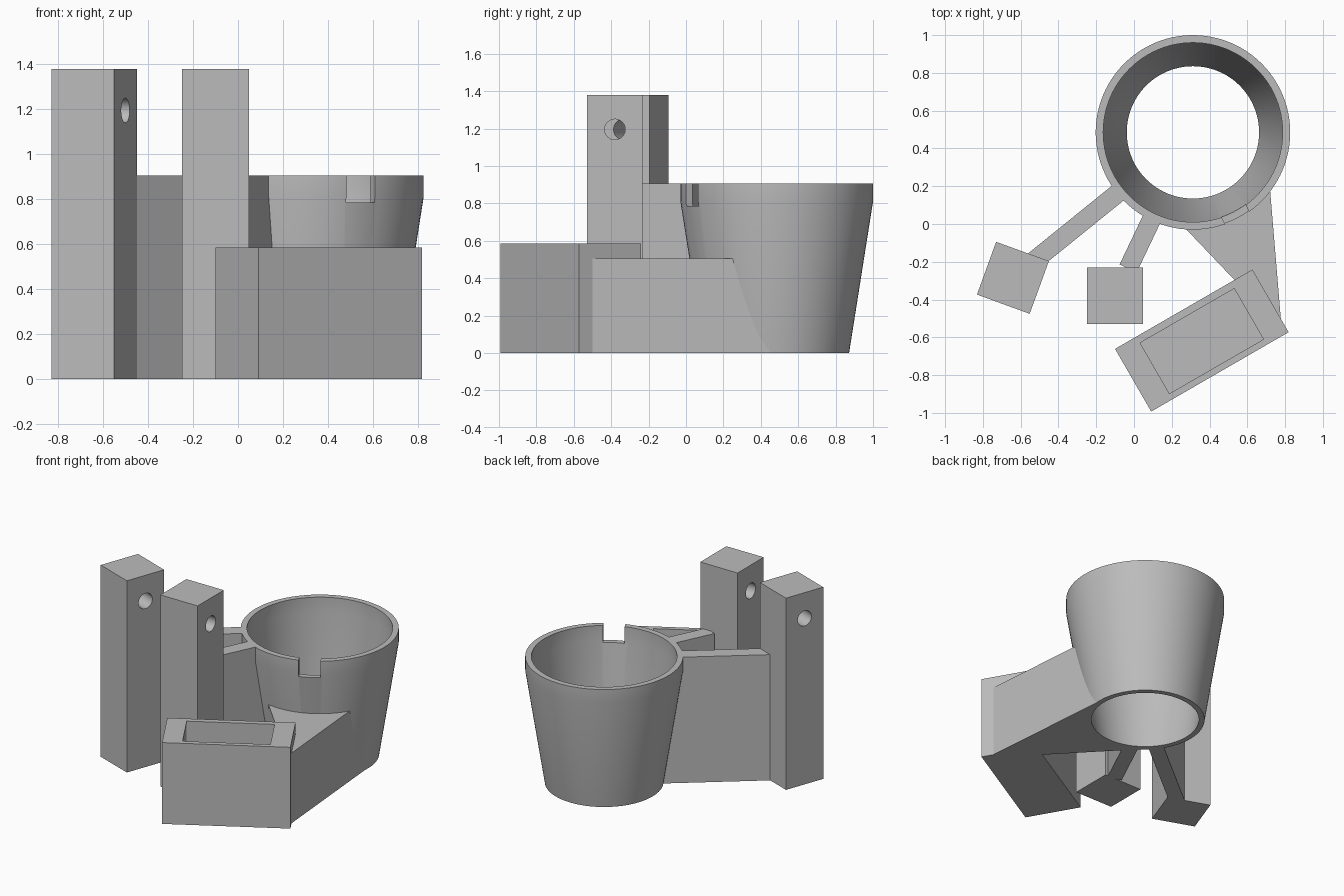
import bpy
import bmesh
from math import cos, sin, pi, radians, atan2, hypot
from mathutils import Matrix, Vector

if "Cube" in bpy.data.objects:
    bpy.data.objects.remove(bpy.data.objects["Cube"], do_unlink=True)

grey = bpy.data.materials.new("plain_grey")
grey.use_nodes = True
grey.diffuse_color = (0.5, 0.5, 0.5, 1)
grey.node_tree.nodes["Principled BSDF"].inputs["Base Color"].default_value = (0.5, 0.5, 0.5, 1)


def finish(name, bm):
    bmesh.ops.recalc_face_normals(bm, faces=bm.faces)
    mesh = bpy.data.meshes.new(name)
    bm.to_mesh(mesh)
    bm.free()
    mesh.materials.append(grey)
    obj = bpy.data.objects.new(name, mesh)
    bpy.context.collection.objects.link(obj)
    return obj


def block(name, centre, size, z0, z1, angle=0.0):
    """Upright box with a turned rectangular footprint."""
    bm = bmesh.new()
    place = (Matrix.Translation((centre[0], centre[1], (z0 + z1) / 2))
             @ Matrix.Rotation(angle, 4, "Z")
             @ Matrix.Diagonal((size[0], size[1], z1 - z0, 1)))
    bmesh.ops.create_cube(bm, size=1, matrix=place)
    return finish(name, bm)


def prism(name, outline, height):
    bm = bmesh.new()
    base = bm.faces.new([bm.verts.new((x, y, 0)) for x, y in outline])
    top = bmesh.ops.extrude_face_region(bm, geom=[base])["geom"]
    bmesh.ops.translate(bm, vec=(0, 0, height),
                        verts=[v for v in top if isinstance(v, bmesh.types.BMVert)])
    return finish(name, bm)


def turned(name, centre, profile, steps=96):
    """Closed solid of revolution from (radius, height) rings."""
    bm = bmesh.new()
    rings = [[bm.verts.new((centre[0] + r * cos(2 * pi * i / steps),
                            centre[1] + r * sin(2 * pi * i / steps), z))
              for i in range(steps)] for r, z in profile]
    for low, high in zip(rings, rings[1:]):
        for i in range(steps):
            j = (i + 1) % steps
            bm.faces.new((low[i], low[j], high[j], high[i]))
    bm.faces.new(rings[0])
    bm.faces.new(rings[-1])
    return finish(name, bm)


def activate(obj):
    bpy.ops.object.select_all(action="DESELECT")
    obj.select_set(True)
    bpy.context.view_layer.objects.active = obj


def cut(obj, cutter, keep=False):
    mod = obj.modifiers.new("cut", "BOOLEAN")
    mod.operation = "DIFFERENCE"
    mod.solver = "EXACT"
    mod.object = cutter
    activate(obj)
    bpy.ops.object.modifier_apply(modifier=mod.name)
    if not keep:
        bpy.data.objects.remove(cutter, do_unlink=True)


def smooth(obj):
    activate(obj)
    bpy.ops.object.shade_smooth_by_angle(angle=radians(30))


CUP = Vector((0.312, 0.485))
RIM = 0.905

# Solid cup form, also used to trim everything that meets it
cup = turned("cup", CUP, [(0.387, 0), (0.515, 0.81), (0.515, RIM)])

# Square posts with a cross hole, each joined to the cup by a thin wall
posts = [("right_post", Vector((-0.641, -0.285)), radians(-20), 0.10, 0.1),
         ("middle_post", Vector((-0.10, -0.38)), 0.0, 0.16, 0.1)]
for name, spot, angle, start, thick in posts:
    post = block(name, spot, (0.297, 0.297), 0, 1.38, angle)
    hole = turned("hole", (0, 0), [(0.055, -0.3), (0.055, 0.3)], 32)
    hole.data.transform(Matrix.Translation((spot.x, spot.y, 1.195))
                        @ Matrix.Rotation(angle, 4, "Z")
                        @ Matrix.Rotation(pi / 2, 4, "Y"))
    cut(post, hole)
    smooth(post)
    to_cup = CUP - spot
    reach = to_cup.normalized()
    first = spot + reach * start
    wall = block(name.replace("post", "wall"), (first + CUP) / 2,
                 ((CUP - first).length, thick), 0, RIM, atan2(reach.y, reach.x))
    cut(wall, cup, keep=True)

# Open tray at the front
TURN = radians(30)
tray = block("tray", (0.359, -0.617), (0.84, 0.383), 0, 0.585, TURN)
cut(tray, block("pocket", (0.359, -0.62), (0.575, 0.31), 0.06, 0.8, TURN))

# Bridge running tangent from the cup foot to the tray
bridge = prism("bridge", [(0.04, 0.22), (0.545, -0.31), (0.777, -0.5),
                          (0.697, 0.46), (0.312, 0.485)], 0.505)
cut(bridge, cup, keep=True)

# Hollow the cup and cut the rim notch
cut(cup, turned("hollow", CUP, [(0.35, -0.002), (0.475, 0.80), (0.475, 1.0)]))
facing = Vector((0.459, -0.888))
cut(cup, block("notch", CUP + facing * 0.5, (0.2, 0.143), 0.785, 1.0,
               atan2(facing.y, facing.x)))
smooth(cup)
